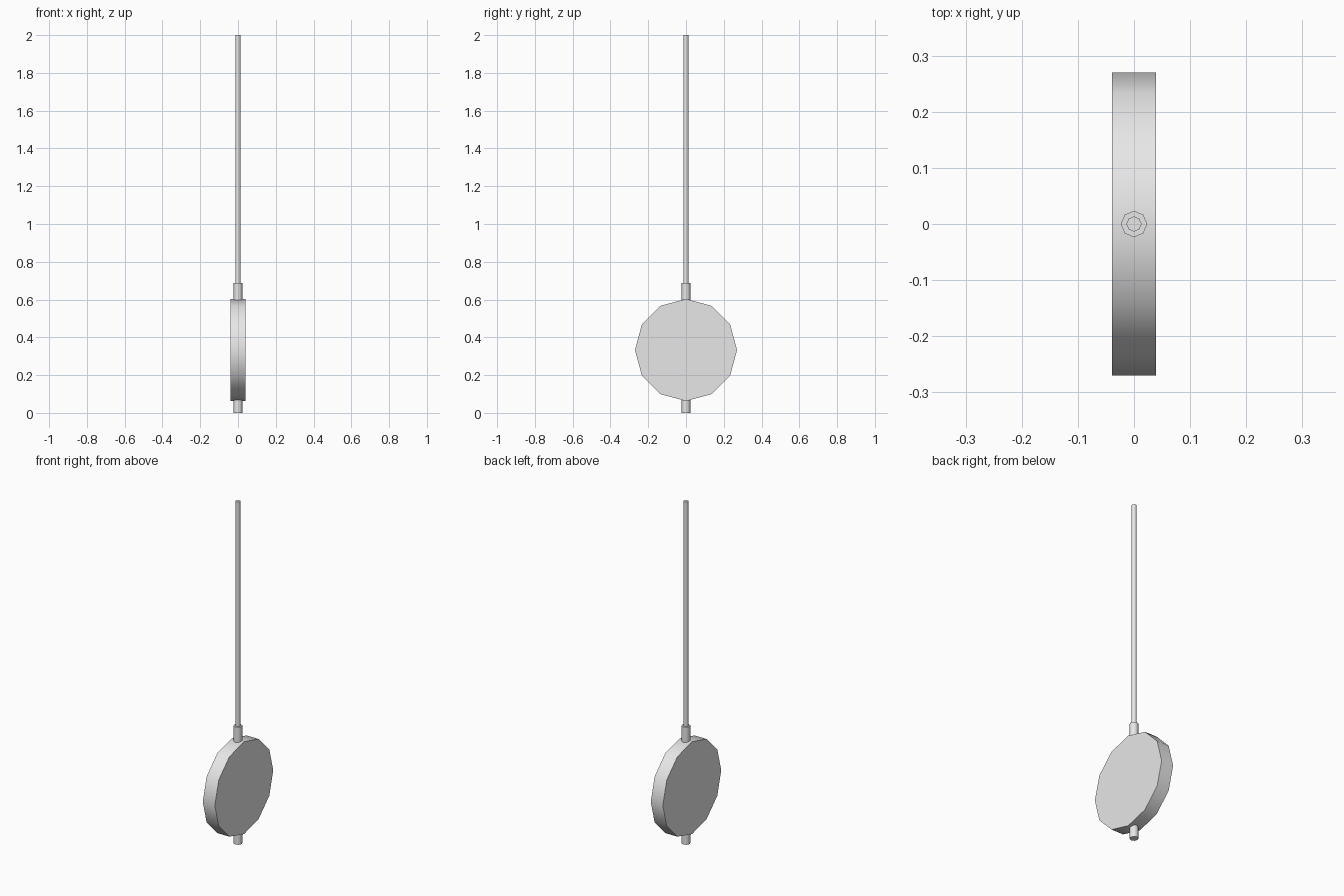
import bpy, bmesh, math
from mathutils import Matrix

cube = bpy.data.objects.get("Cube")
if cube:
    bpy.data.objects.remove(cube, do_unlink=True)

grey = bpy.data.materials.new("metal grey")
grey.use_nodes = True
color = (0.8, 0.8, 0.8, 1)
grey.diffuse_color = color
grey.node_tree.nodes["Principled BSDF"].inputs["Base Color"].default_value = color


def finish(bm, name):
    """Turn a bmesh into a smooth object with sharp caps."""
    bmesh.ops.recalc_face_normals(bm, faces=bm.faces)
    mesh = bpy.data.meshes.new(name)
    bm.to_mesh(mesh)
    bm.free()
    mesh.materials.append(grey)
    obj = bpy.data.objects.new(name, mesh)
    bpy.context.collection.objects.link(obj)
    bpy.ops.object.select_all(action="DESELECT")
    obj.select_set(True)
    bpy.context.view_layer.objects.active = obj
    bpy.ops.object.shade_smooth_by_angle(angle=math.radians(60))
    return obj


def revolve(name, profile, sides):
    """Stack rings of (radius, z) around the upright axis and cap the ends."""
    bm = bmesh.new()
    rings = []
    for r, z in profile:
        angles = [math.tau * i / sides for i in range(sides)]
        rings.append([bm.verts.new((r * math.cos(a), r * math.sin(a), z)) for a in angles])
    for low, high in zip(rings, rings[1:]):
        for i in range(sides):
            j = (i + 1) % sides
            bm.faces.new((low[i], low[j], high[j], high[i]))
    bm.faces.new(rings[0])
    bm.faces.new(rings[-1])
    return finish(bm, name)


# Rod with a thicker lower sleeve running through the weight
revolve("pendulum_rod", [(0.0235, 0), (0.0235, 0.687), (0.0135, 0.687), (0.0135, 2)], 8)

# Twelve-sided disc weight, lying on its side along x
disc = bmesh.new()
bmesh.ops.create_cone(disc, cap_ends=True, segments=12, radius1=0.27, radius2=0.27, depth=0.078,
                      matrix=Matrix.Translation((0, 0, 0.333)) @ Matrix.Rotation(math.pi / 2, 4, "Y"))
finish(disc, "pendulum_weight")
